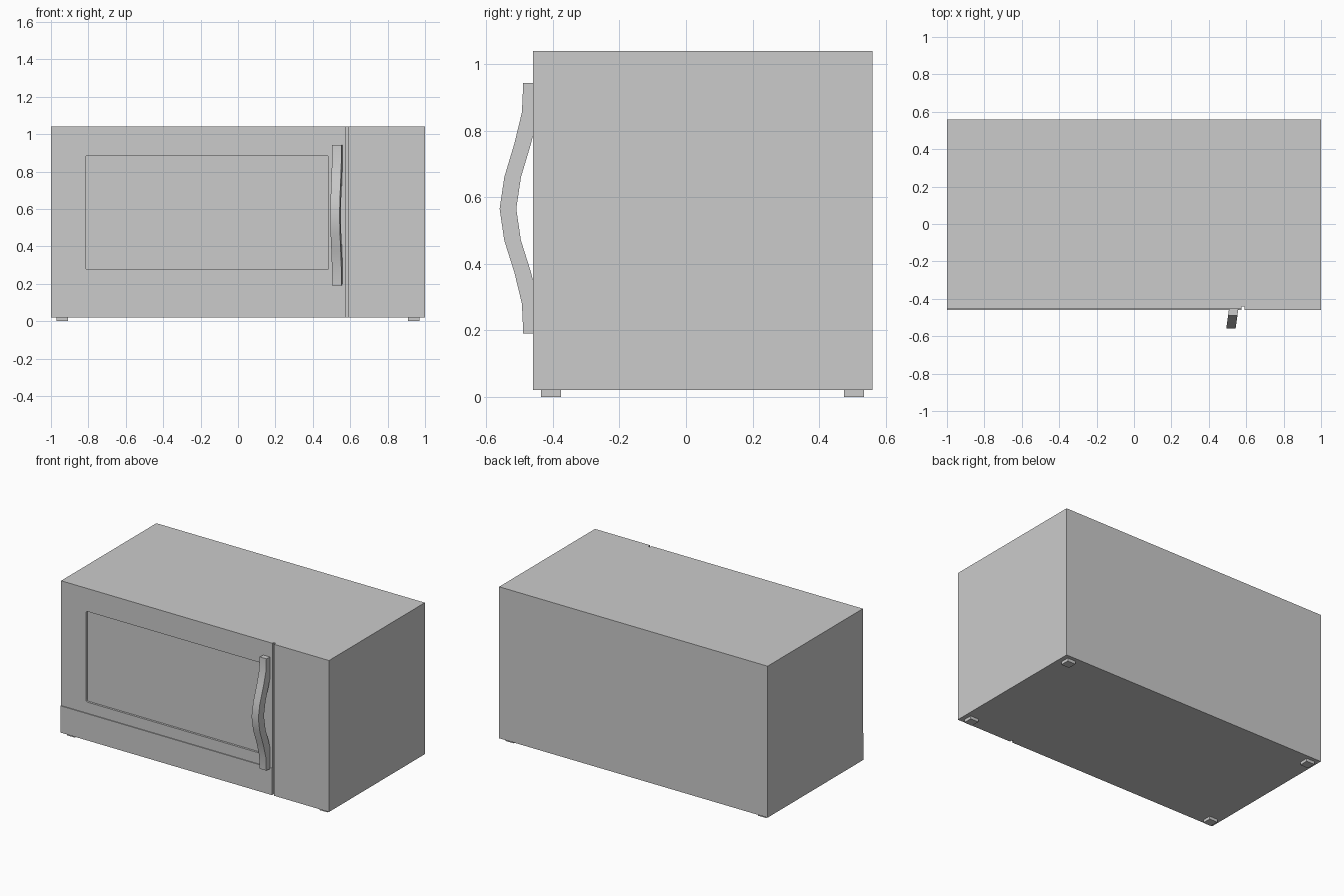
import bpy
import bmesh

if "Cube" in bpy.data.objects:
    bpy.data.objects.remove(bpy.data.objects["Cube"])


def box(name, lo, hi):
    """Axis-aligned box between two corners."""
    bm = bmesh.new()
    bmesh.ops.create_cube(bm, size=1)
    for v in bm.verts:
        v.co = [(a + b) / 2 + c * (b - a) for a, b, c in zip(lo, hi, v.co)]
    mesh = bpy.data.meshes.new(name)
    bm.to_mesh(mesh)
    bm.free()
    ob = bpy.data.objects.new(name, mesh)
    bpy.context.collection.objects.link(ob)
    return ob


FRONT, SEAT, BACK = -0.46, -0.44, 0.56
BOTTOM, TOP = 0.02, 1.04

# Casing, with the front panels standing proud of it
box("casing", (-1, SEAT, BOTTOM), (1, BACK, TOP))
box("control_panel", (0.59, FRONT, BOTTOM), (1, SEAT, TOP))
box("lower_front_strip", (-1, FRONT, BOTTOM), (0.575, SEAT, 0.20))
door = box("door", (-1, FRONT + 0.006, 0.20), (0.575, SEAT, TOP))

# Window opening with slightly rounded corners
cutter = box("window_cutter", (-0.815, -0.6, 0.275), (0.485, -0.4, 0.885))
cutter.hide_render = True
bm = bmesh.new()
bm.from_mesh(cutter.data)
edges = [e for e in bm.edges
         if abs(e.verts[0].co.y - e.verts[1].co.y) > 0.1]
bmesh.ops.bevel(bm, geom=edges, offset=0.01, segments=2, profile=0.5,
                affect='EDGES')
bm.to_mesh(cutter.data)
bm.free()
cut = door.modifiers.new("window", 'BOOLEAN')
cut.operation = 'DIFFERENCE'
cut.solver = 'EXACT'
cut.object = cutter
bpy.context.view_layer.objects.active = door
bpy.ops.object.modifier_apply(modifier=cut.name)
bpy.data.objects.remove(cutter)

# Bowed door handle: rectangular section swept along a path of (y, z)
path = [(-0.489, 0.943), (-0.493, 0.855), (-0.516, 0.76), (-0.546, 0.66),
        (-0.560, 0.565), (-0.546, 0.47), (-0.516, 0.375), (-0.493, 0.28),
        (-0.489, 0.19)]
bm = bmesh.new()
rings = []
for y, z in path:
    x = 0.503 + (y + 0.489) * 0.14
    rings.append([bm.verts.new(p) for p in (
        (x, y, z), (x + 0.05, y, z),
        (x + 0.057, y + 0.05, z), (x + 0.007, y + 0.05, z))])
for a, b in zip(rings, rings[1:]):
    for i in range(4):
        j = (i + 1) % 4
        bm.faces.new((a[i], a[j], b[j], b[i]))
bm.faces.new(rings[0])
bm.faces.new(rings[-1])
bmesh.ops.recalc_face_normals(bm, faces=bm.faces)
mesh = bpy.data.meshes.new("handle")
bm.to_mesh(mesh)
bm.free()
handle = bpy.data.objects.new("handle", mesh)
bpy.context.collection.objects.link(handle)
bpy.context.view_layer.objects.active = handle
handle.select_set(True)
bpy.ops.object.shade_smooth_by_angle()

# Four feet
for side, x in (("left", -0.94), ("right", 0.94)):
    for end, y in (("front", -0.405), ("back", 0.505)):
        box(f"{end}_{side}_foot", (x - 0.03, y - 0.03, 0),
            (x + 0.03, y + 0.03, BOTTOM))
